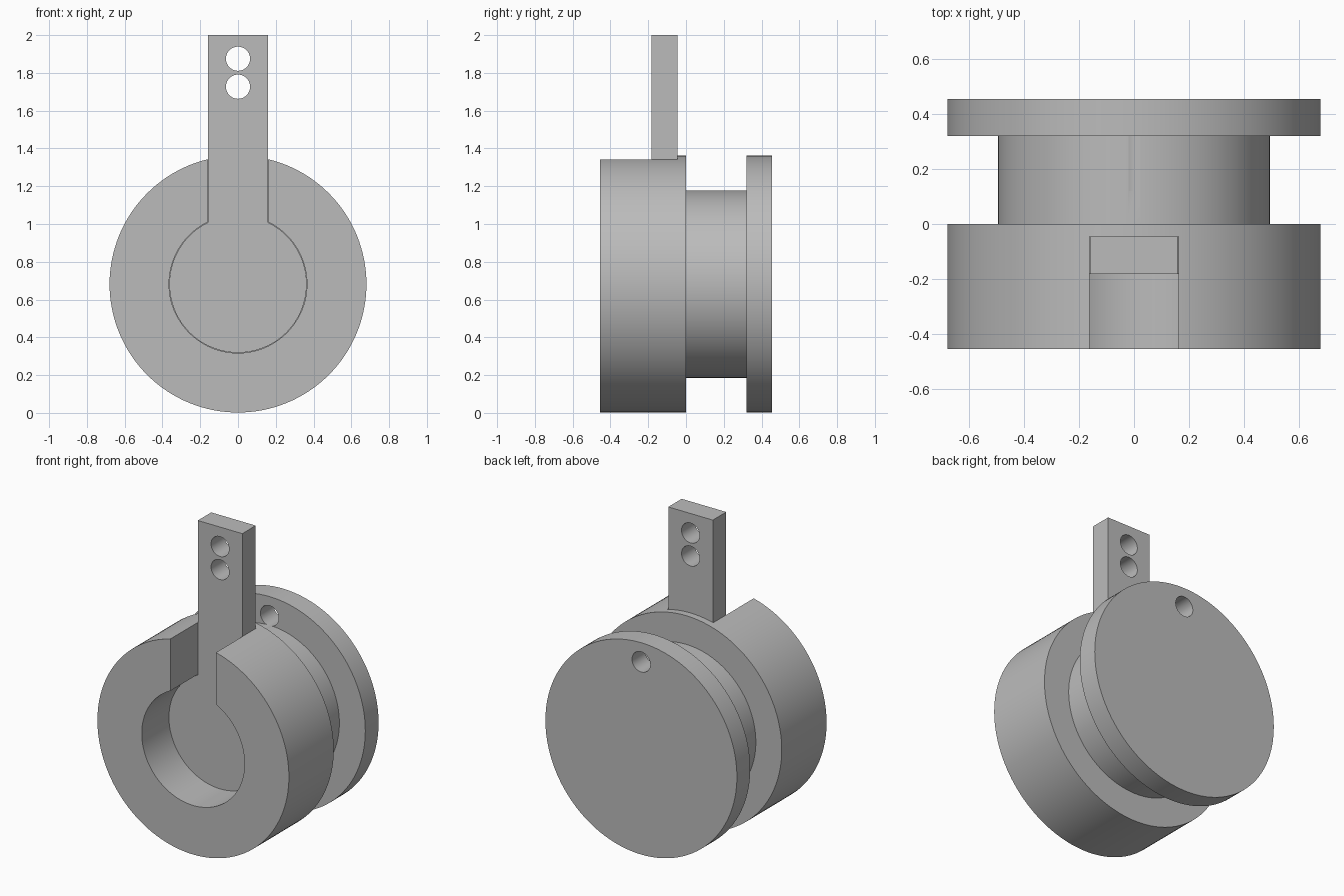
import bpy, bmesh, math
from mathutils import Vector, Matrix

default = bpy.data.objects.get("Cube")
if default:
    bpy.data.objects.remove(default, do_unlink=True)

AXIS_Z = 0.682      # height of the shared horizontal axis
TOP = 2.0
SEGMENTS = 128

grey = bpy.data.materials.new("plain_grey")
grey.use_nodes = True
colour = (0.5, 0.5, 0.5, 1)
grey.diffuse_color = colour
grey.node_tree.nodes["Principled BSDF"].inputs["Base Color"].default_value = colour


def finish(name, bm):
    bmesh.ops.recalc_face_normals(bm, faces=bm.faces)
    mesh = bpy.data.meshes.new(name)
    bm.to_mesh(mesh)
    bm.free()
    mesh.materials.append(grey)
    obj = bpy.data.objects.new(name, mesh)
    bpy.context.collection.objects.link(obj)
    return obj


def lathe(name, profile):
    """Turn (radius, y) points about the horizontal axis, with flat end caps."""
    bm = bmesh.new()
    rings = []
    for r, y in profile:
        rings.append([bm.verts.new((r * math.sin(a), y, AXIS_Z + r * math.cos(a)))
                      for a in (math.tau * i / SEGMENTS for i in range(SEGMENTS))])
    for a, b in zip(rings, rings[1:]):
        for i in range(SEGMENTS):
            j = (i + 1) % SEGMENTS
            bm.faces.new((a[i], a[j], b[j], b[i]))
    bm.faces.new(rings[0])
    bm.faces.new(rings[-1])
    return finish(name, bm)


def keyhole(name, radius, half_width, top, y0, y1):
    """Extrude a disc joined to an upright bar."""
    start = math.asin(half_width / radius)
    span = math.tau - 2 * start
    outline = [(-half_width, top), (half_width, top)]
    for i in range(SEGMENTS + 1):
        a = start + span * i / SEGMENTS
        outline.append((radius * math.sin(a), AXIS_Z + radius * math.cos(a)))
    bm = bmesh.new()
    face = bm.faces.new([bm.verts.new((x, y0, z)) for x, z in outline])
    moved = bmesh.ops.extrude_face_region(bm, geom=[face])["geom"]
    verts = [g for g in moved if isinstance(g, bmesh.types.BMVert)]
    bmesh.ops.translate(bm, verts=verts, vec=Vector((0, y1 - y0, 0)))
    return finish(name, bm)


def drill(name, z, radius, y0, y1):
    bm = bmesh.new()
    place = Matrix.Translation((0, (y0 + y1) / 2, z)) @ Matrix.Rotation(math.pi / 2, 4, "X")
    bmesh.ops.create_cone(bm, cap_ends=True, segments=48, radius1=radius,
                          radius2=radius, depth=y1 - y0, matrix=place)
    return finish(name, bm)


def cut(target, cutters):
    bpy.context.view_layer.objects.active = target
    for cutter in cutters:
        cutter.hide_render = True
        mod = target.modifiers.new("cut", "BOOLEAN")
        mod.operation = "DIFFERENCE"
        mod.solver = "EXACT"
        mod.object = cutter
        bpy.ops.object.modifier_apply(modifier=mod.name)
        bpy.data.objects.remove(cutter, do_unlink=True)


def smooth(obj):
    bpy.ops.object.select_all(action="DESELECT")
    obj.select_set(True)
    bpy.context.view_layer.objects.active = obj
    bpy.ops.object.shade_smooth_by_angle(angle=math.radians(30))


# Turned spool: thick front drum, narrow neck, thin rear flange
spool = lathe("spool_body", [(0.68, -0.455), (0.68, 0), (0.496, 0),
                             (0.496, 0.32), (0.68, 0.32), (0.68, 0.455)])
# Keyhole pocket in the drum and pin hole through the flange
cut(spool, [keyhole("pocket_cutter", 0.365, 0.162, TOP, -0.6, -0.045),
            drill("pin_hole_cutter", AXIS_Z + 0.557, 0.065, 0.12, 0.6)])

# Flat lever seated at the back of the pocket, with two holes near its tip
lever = keyhole("lever", 0.363, 0.158, TOP, -0.182, -0.046)
cut(lever, [drill("lever_hole_cutter", z, 0.064, -0.4, 0.2) for z in (1.727, 1.875)])

for part in (spool, lever):
    smooth(part)
